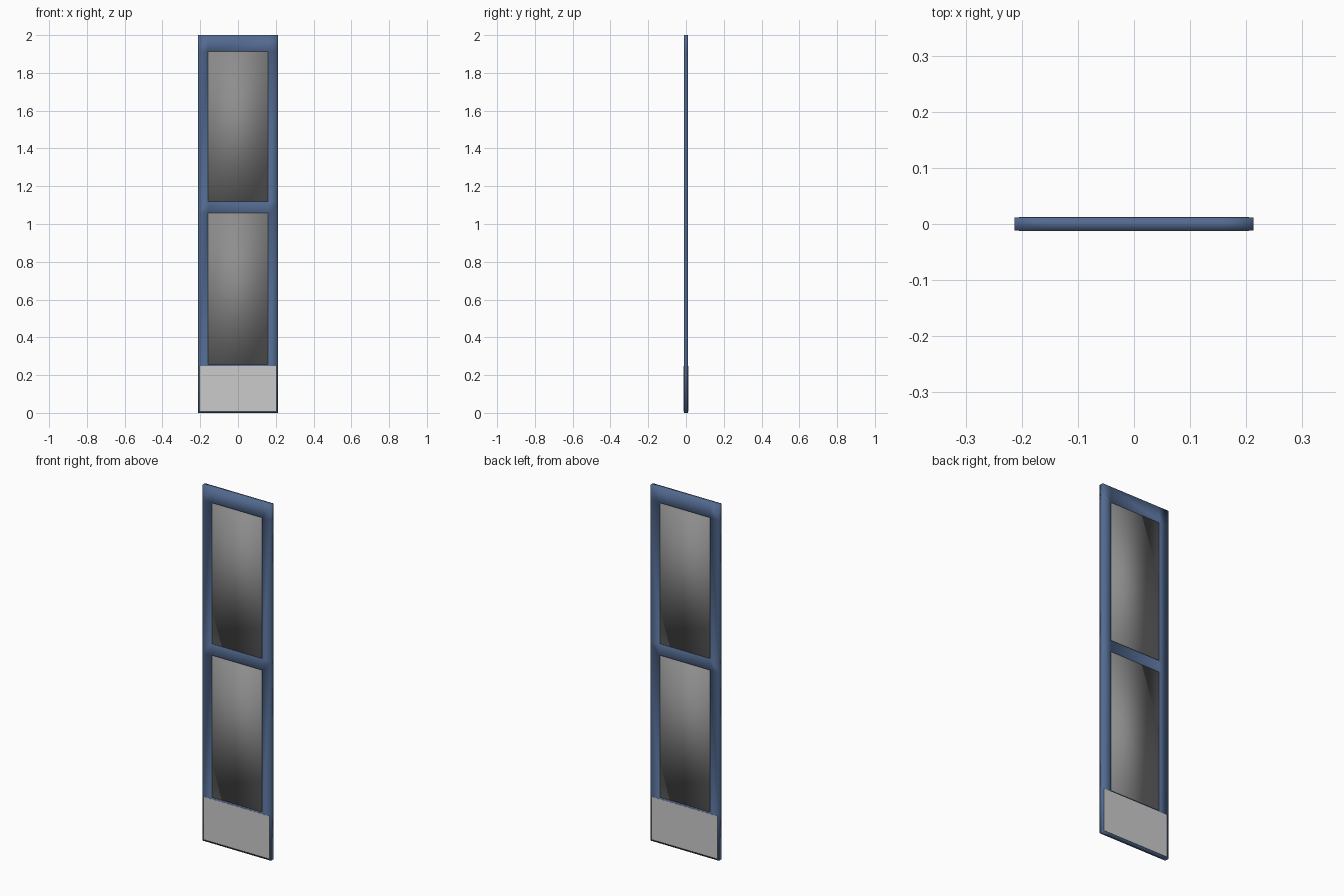
import bpy, bmesh

if "Cube" in bpy.data.objects:
    bpy.data.objects.remove(bpy.data.objects["Cube"])

def material(name, rgb):
    m = bpy.data.materials.new(name)
    m.diffuse_color = (*rgb, 1)
    m.use_nodes = True
    m.node_tree.nodes["Principled BSDF"].inputs["Base Color"].default_value = m.diffuse_color
    return m

BLUE = material("blue_paint", (0.085, 0.145, 0.28))
GLASS = material("grey_glass", (0.27, 0.27, 0.27))
METAL = material("pale_metal", (0.6, 0.6, 0.6))

def finish(bm, name, mat, smooth):
    bmesh.ops.recalc_face_normals(bm, faces=bm.faces)
    for f in bm.faces:
        f.smooth = smooth
    me = bpy.data.meshes.new(name)
    bm.to_mesh(me)
    bm.free()
    me.materials.append(mat)
    ob = bpy.data.objects.new(name, me)
    bpy.context.collection.objects.link(ob)

def box(name, mat, x0, x1, y0, y1, z0, z1, smooth=False):
    bm = bmesh.new()
    bmesh.ops.create_cube(bm, size=1)
    for v in bm.verts:
        v.co = (x1 if v.co.x > 0 else x0,
                y1 if v.co.y > 0 else y0,
                z1 if v.co.z > 0 else z0)
    finish(bm, name, mat, smooth)

HALF_W, IN_W = 0.213, 0.158   # outer and opening half widths
Y = 0.0115                    # half thickness of the frame
OPENINGS = [("lower", 0.255, 1.057), ("upper", 1.118, 1.914)]

# door frame: a grid with the two openings left out, extruded to thickness
xs = [-HALF_W, -IN_W, IN_W, HALF_W]
zs = [0, 0.255, 1.057, 1.118, 1.914, 2]
bm = bmesh.new()
grid = [[bm.verts.new((x, -Y, z)) for x in xs] for z in zs]
for j in range(5):
    for i in range(3):
        if i == 1 and j in (1, 3):
            continue
        bm.faces.new((grid[j][i], grid[j][i + 1], grid[j + 1][i + 1], grid[j + 1][i]))
ext = bmesh.ops.extrude_face_region(bm, geom=bm.faces[:], use_keep_orig=True)
for g in ext["geom"]:
    if isinstance(g, bmesh.types.BMVert):
        g.co.y = Y
finish(bm, "door_frame", BLUE, True)

# glass panes set back in the openings
for label, z0, z1 in OPENINGS:
    box(label + "_glass", GLASS, -IN_W, IN_W, -0.005, 0.005, z0, z1, True)

# kick plates on both faces
for label, s in (("front", -1), ("back", 1)):
    y0, y1 = sorted((s * (Y - 0.001), s * (Y + 0.001)))
    box(label + "_kick_plate", METAL, -0.205, 0.205, y0, y1, 0.008, 0.249)
